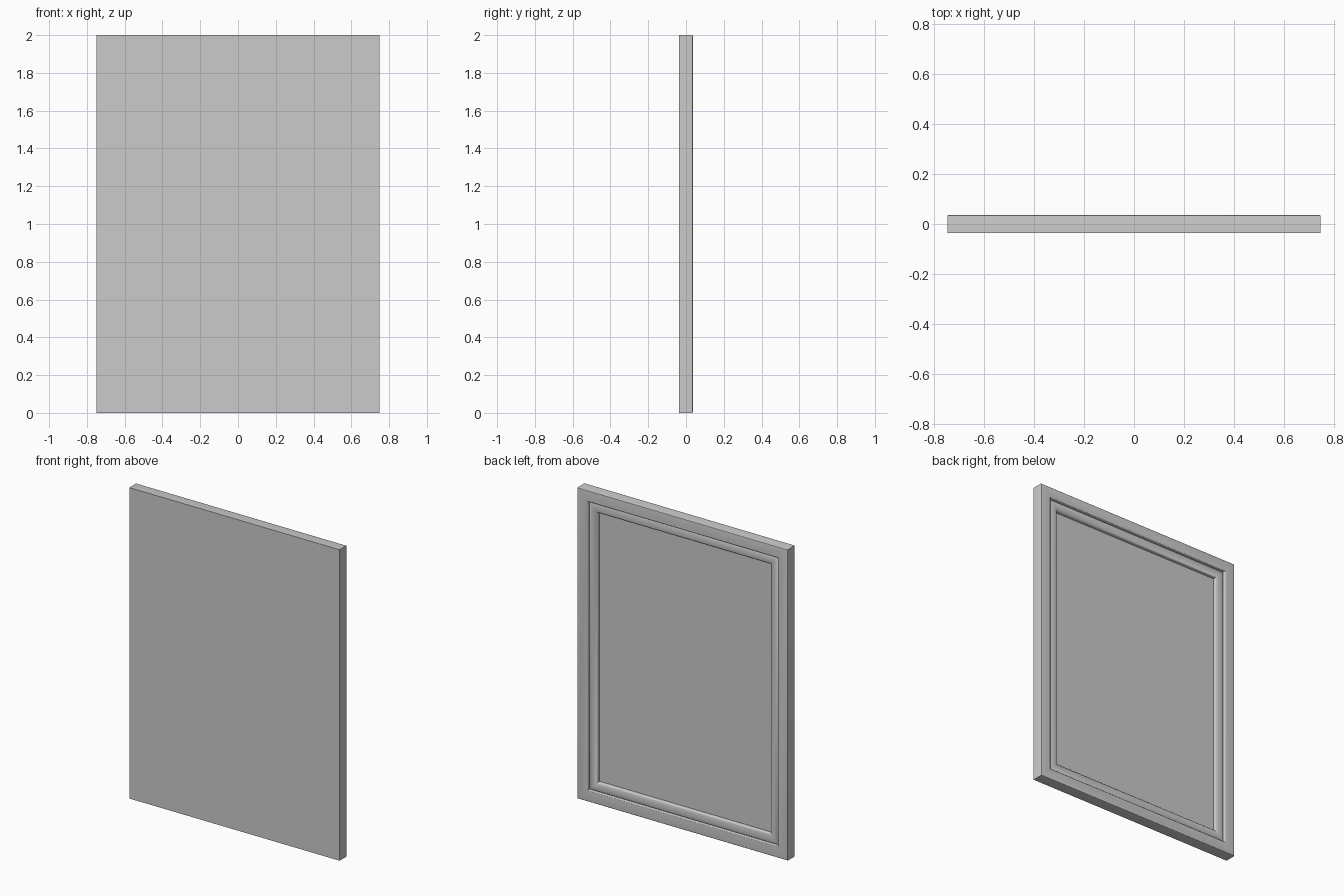
import bpy, bmesh, math

if "Cube" in bpy.data.objects:
    bpy.data.objects.remove(bpy.data.objects["Cube"])

HALF_W, HEIGHT, T = 0.748, 2.0, 0.036   # half width, height, half thickness
PANEL_Y = 0.0                           # depth of the recessed panel

grey = bpy.data.materials.new("light_grey")
grey.diffuse_color = (0.6, 0.6, 0.6, 1)
grey.use_nodes = True
grey.node_tree.nodes["Principled BSDF"].inputs["Base Color"].default_value = grey.diffuse_color


def ring(bm, inset, y):
    """Rectangle of four vertices, inset from the outer edge."""
    x, lo, hi = HALF_W - inset, inset, HEIGHT - inset
    return [bm.verts.new(p) for p in ((-x, y, lo), (x, y, lo), (x, y, hi), (-x, y, hi))]


def arc(cx, cy, rx, ry, a0, a1, steps=6):
    """Elliptical arc in the (inset, y) plane, angles in degrees."""
    pts = []
    for i in range(steps + 1):
        a = math.radians(a0 + (a1 - a0) * i / steps)
        pts.append((cx + rx * math.cos(a), cy + ry * math.sin(a)))
    return pts


# Moulding section, from the front edge over the back to the panel
profile = [(0, -T)]
profile += arc(0.005, T - 0.005, 0.005, 0.005, 180, 90, 4)     # eased back edge
profile += arc(0.066, T - 0.006, 0.006, 0.006, 90, 0, 4)       # end of the broad band
profile += [(0.073, 0.016)]                                    # groove
profile += arc(0.103, 0.016, 0.029, 0.011, 180, 0, 10)         # inner bead
profile += [(0.133, PANEL_Y)]                                  # drop to the panel

bm = bmesh.new()
rings = [ring(bm, *p) for p in profile]
for a, b in zip(rings, rings[1:]):
    for i in range(4):
        j = (i + 1) % 4
        bm.faces.new((a[i], a[j], b[j], b[i]))
bm.faces.new(rings[0])      # flat front sheet
bm.faces.new(rings[-1])     # recessed panel
bmesh.ops.recalc_face_normals(bm, faces=bm.faces)

me = bpy.data.meshes.new("picture_frame")
bm.to_mesh(me)
bm.free()
frame = bpy.data.objects.new("picture_frame", me)
bpy.context.collection.objects.link(frame)
me.materials.append(grey)
bpy.context.view_layer.objects.active = frame
frame.select_set(True)
bpy.ops.object.shade_smooth_by_angle(angle=math.radians(35))
